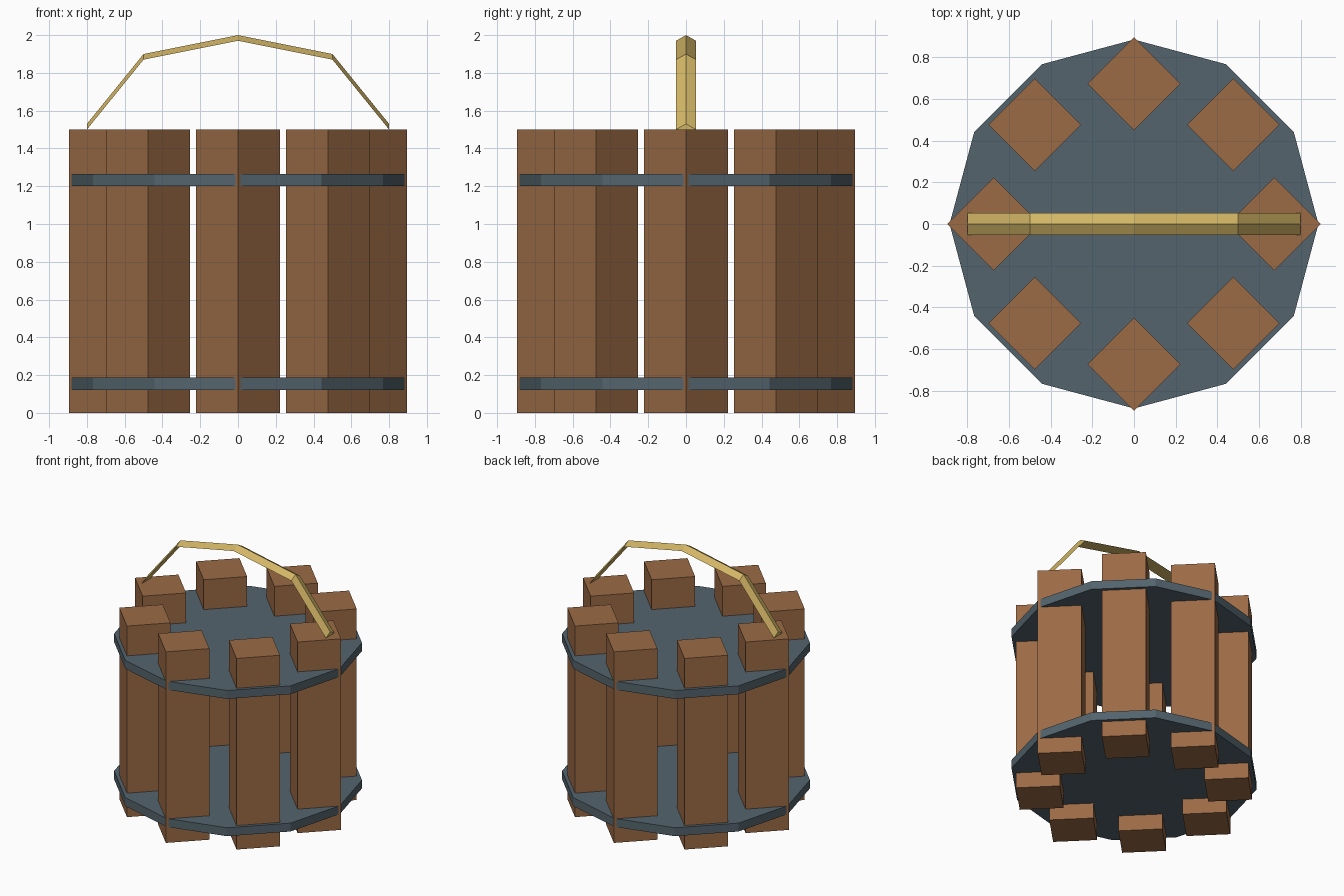
import bpy
import bmesh
from math import radians, sin, cos
from mathutils import Matrix

if "Cube" in bpy.data.objects:
    bpy.data.objects.remove(bpy.data.objects["Cube"], do_unlink=True)


def material(name, color):
    mat = bpy.data.materials.new(name)
    mat.use_nodes = True
    rgba = (*color, 1)
    mat.diffuse_color = rgba
    mat.node_tree.nodes["Principled BSDF"].inputs["Base Color"].default_value = rgba
    return mat


def add_object(name, bm, mat):
    bmesh.ops.recalc_face_normals(bm, faces=bm.faces)
    mesh = bpy.data.meshes.new(name)
    bm.to_mesh(mesh)
    bm.free()
    mesh.materials.append(mat)
    obj = bpy.data.objects.new(name, mesh)
    bpy.context.collection.objects.link(obj)
    return obj


def prism(name, sides, radius, x, y, bottom, top, mat):
    """Upright prism with one corner on the +y axis of its own centre."""
    bm = bmesh.new()
    place = Matrix.Translation((x, y, (bottom + top) / 2)) @ Matrix.Rotation(radians(90), 4, "Z")
    bmesh.ops.create_cone(bm, cap_ends=True, segments=sides, radius1=radius,
                          radius2=radius, depth=top - bottom, matrix=place)
    return add_object(name, bm, mat)


wood = material("brown wood", (0.33, 0.147, 0.06))
iron = material("blue grey iron", (0.087, 0.127, 0.152))
brass = material("brass", (0.64, 0.46, 0.13))

# Ring of square wooden staves
for i in range(8):
    a = radians(45 * i)
    prism(f"stave_{i + 1}", 4, 0.222, 0.673 * cos(a), 0.673 * sin(a), 0, 1.5, wood)

# Solid plates holding the staves together
prism("lower_plate", 12, 0.885, 0, 0, 0.122, 0.188, iron)
prism("upper_plate", 12, 0.885, 0, 0, 1.2, 1.266, iron)

# Handle: a ridged triangular section carried along a bent path
path = [(-0.8, 1.5), (-0.5, 1.87), (0, 1.97), (0.5, 1.87), (0.8, 1.5)]
section = [(-0.053, 0), (0, 0.03), (0.053, 0)]
bm = bmesh.new()
rings = [[bm.verts.new((x, y, z + rise)) for y, rise in section] for x, z in path]
for a, b in zip(rings, rings[1:]):
    for j in range(3):
        k = (j + 1) % 3
        bm.faces.new((a[j], a[k], b[k], b[j]))
bm.faces.new(rings[0])
bm.faces.new(rings[-1])
add_object("handle", bm, brass)
